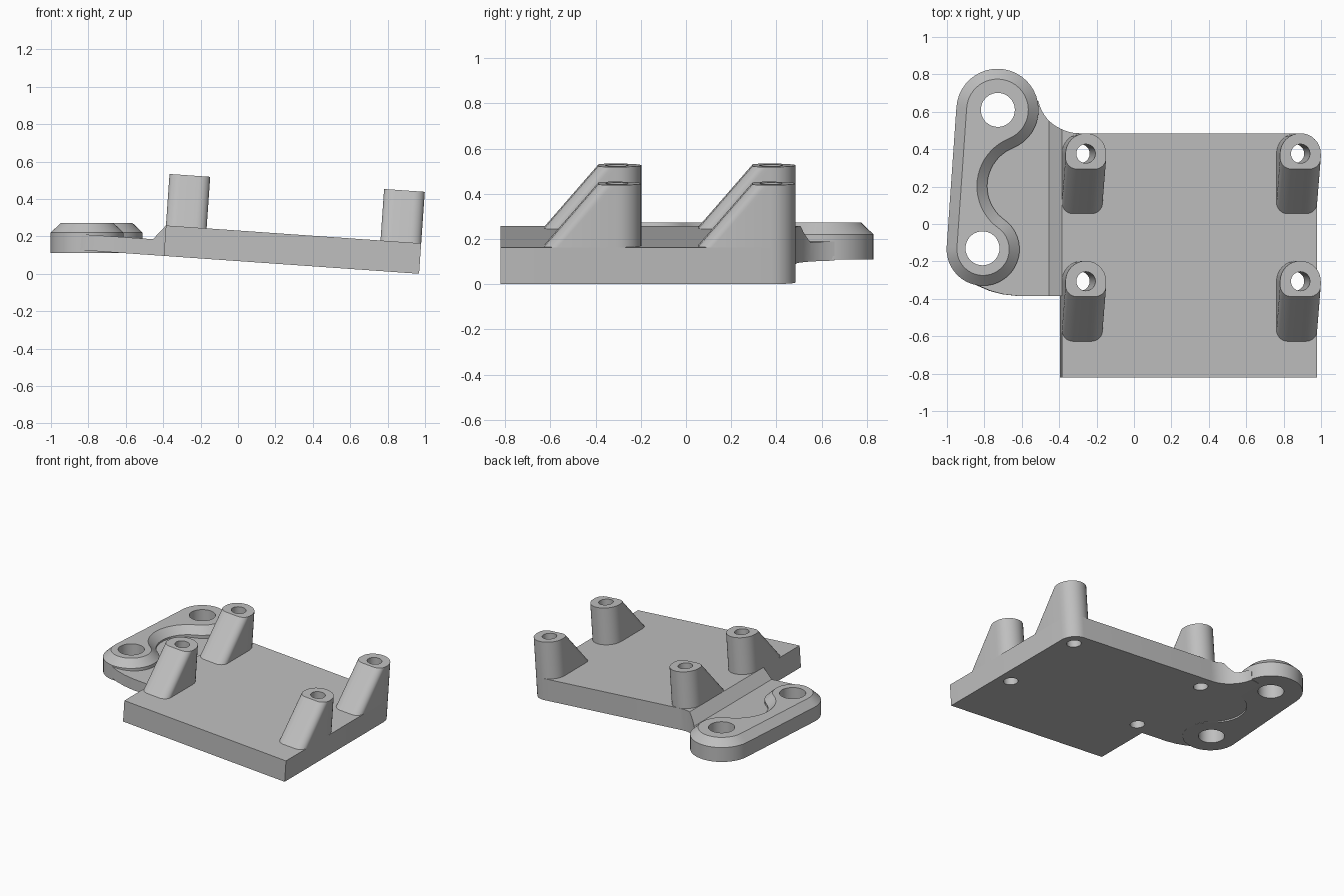
import bpy, bmesh
from math import radians, degrees, cos, sin, acos, atan2
from mathutils import Matrix, Vector

if "Cube" in bpy.data.objects:
    bpy.data.objects.remove(bpy.data.objects["Cube"])

grey = bpy.data.materials.new("light grey")
grey.use_nodes = True
COLOR = (0.52, 0.52, 0.52, 1)
grey.diffuse_color = COLOR
for node in grey.node_tree.nodes:
    if node.type == 'BSDF_PRINCIPLED':
        node.inputs["Base Color"].default_value = COLOR

# The electronics plate leans sideways about its lower left edge
EDGE = 0.968
TILT = Matrix.Translation((EDGE, 0, 0)) @ Matrix.Rotation(radians(4), 4, 'Y')
FLAT = Matrix.Identity(4)
THICK, WEB, LENGTH = 0.163, 0.085, 1.368
POST_R, BACK, FRONT = 0.109, 0.485, -0.82


def arc(center, r, start, end, n=16):
    """Points on an arc, angles in degrees."""
    angles = [radians(start + (end - start) * i / n) for i in range(n + 1)]
    return [(center[0] + r * cos(a), center[1] + r * sin(a)) for a in angles]


def level(points, z):
    return [(x, y, z) for x, y in points]


def loft(name, rings, matrix):
    """Solid through matching rings, capped at both ends."""
    bm = bmesh.new()
    loops = [[bm.verts.new(p) for p in ring] for ring in rings]
    n = len(loops[0])
    for a, b in zip(loops, loops[1:]):
        for i in range(n):
            j = (i + 1) % n
            bm.faces.new((a[i], a[j], b[j], b[i]))
    bm.faces.new(loops[0][::-1])
    bm.faces.new(loops[-1])
    bmesh.ops.recalc_face_normals(bm, faces=bm.faces)
    bm.transform(matrix)
    mesh = bpy.data.meshes.new(name)
    bm.to_mesh(mesh)
    bm.free()
    mesh.materials.append(grey)
    obj = bpy.data.objects.new(name, mesh)
    bpy.context.collection.objects.link(obj)
    return obj


def activate(obj):
    bpy.ops.object.select_all(action='DESELECT')
    obj.select_set(True)
    bpy.context.view_layer.objects.active = obj


def boolean(obj, tool, operation):
    tool.hide_render = True
    mod = obj.modifiers.new("cut", 'BOOLEAN')
    mod.operation, mod.solver, mod.object = operation, 'EXACT', tool
    activate(obj)
    bpy.ops.object.modifier_apply(modifier=mod.name)
    bpy.data.objects.remove(tool)


def drill(obj, center, r, matrix):
    circle = arc(center, r, 0, 350, 35)
    boolean(obj, loft("drill", [level(circle, -0.1), level(circle, 0.7)], matrix), 'DIFFERENCE')


# Base plate with one rounded back corner
outline = [(-LENGTH, FRONT), (0, FRONT)]
outline += arc((-POST_R, BACK - POST_R), POST_R, 0, 90, 8) + [(-LENGTH, BACK)]
plate = loft("base_plate", [level(outline, 0), level(outline, THICK)], TILT)
parts = [plate]


# Standoff posts: round at the back, sloping forward to the plate
def section(cx, cy, front):
    f = 0.06
    w = POST_R - f
    return (arc((cx, cy), POST_R, 0, 180)
            + arc((cx - w, front + f), f, 180, 270, 8)
            + arc((cx + w, front + f), f, 270, 360, 8))


post_centers = [(x, y) for x in (-POST_R, POST_R - LENGTH) for y in (0.376, -0.306)]
for (cx, cy), name in zip(post_centers, ("left_back", "left_front", "right_back", "right_front")):
    post = loft(name + "_post",
                [level(section(cx, cy, cy - 0.322), THICK - 0.001),
                 level(section(cx, cy, cy - 0.082), THICK + 0.276)], TILT)
    drill(post, (cx, cy), 0.051, TILT)
    drill(plate, (cx, cy), 0.051, TILT)
    parts.append(post)

# Mounting flange: two round bosses, a straight outer side and a concave inner side
T, B, C = Vector((-0.73, 0.61)), Vector((-0.807, -0.135)), Vector((-0.565, 0.202))
RT, RB, RC = 0.22, 0.195, 0.22


def heading(a, b):
    return degrees(atan2(b.y - a.y, b.x - a.x))


tangent = heading(B, T) + degrees(acos((RB - RT) / (T - B).length))


def flange_outline(inset):
    upper = arc(T, RT - inset, heading(T, C), tangent, 28)
    lower = arc(B, RB - inset, tangent, heading(B, C) + 360, 28)
    hollow = arc(C, RC + inset, heading(C, B) + 360, heading(C, T), 20)
    return upper + lower + hollow[1:-1]


flange = loft("mounting_flange",
              [level(flange_outline(0), 0.11), level(flange_outline(0), 0.22),
               level(flange_outline(0.055), 0.272)], FLAT)

# Thin web joining flange and plate, with a ramp up to the plate top
F = Vector((-0.30, 0.705))
plan = [tuple(T)] + arc(F, 0.22, heading(F, T) + 360, 270, 12)
plan += [(-0.2, BACK), (-0.2, -0.385), (-0.62, -0.385), (-0.70, -0.376), (-0.77, -0.358),
         (-0.84, -0.328), (-0.93, -0.265), (-0.87, 0.0), (-0.87, 0.3)]
plan = [(x - EDGE - 0.006, y) for x, y in plan]
profile = [(-2.2, 0), (-2.2, WEB), (-1.432, WEB), (-LENGTH, THICK), (-1.25, THICK), (-1.25, 0)]
web = loft("joining_web", [level(plan, -0.05), level(plan, 0.4)], TILT)
slab = loft("web_profile", [[(u, y, w) for u, w in profile] for y in (-1, 1)], TILT)
boolean(web, slab, 'INTERSECT')
drill(web, post_centers[2], 0.051, TILT)
drill(web, post_centers[3], 0.051, TILT)
for part in (flange, web):
    drill(part, (-0.728, 0.61), 0.091, FLAT)
    drill(part, (-0.81, -0.13), 0.091, FLAT)
    parts.append(part)

# Smooth the round walls, keep the edges crisp
for part in parts:
    activate(part)
    bpy.ops.object.shade_smooth_by_angle(angle=radians(30))
